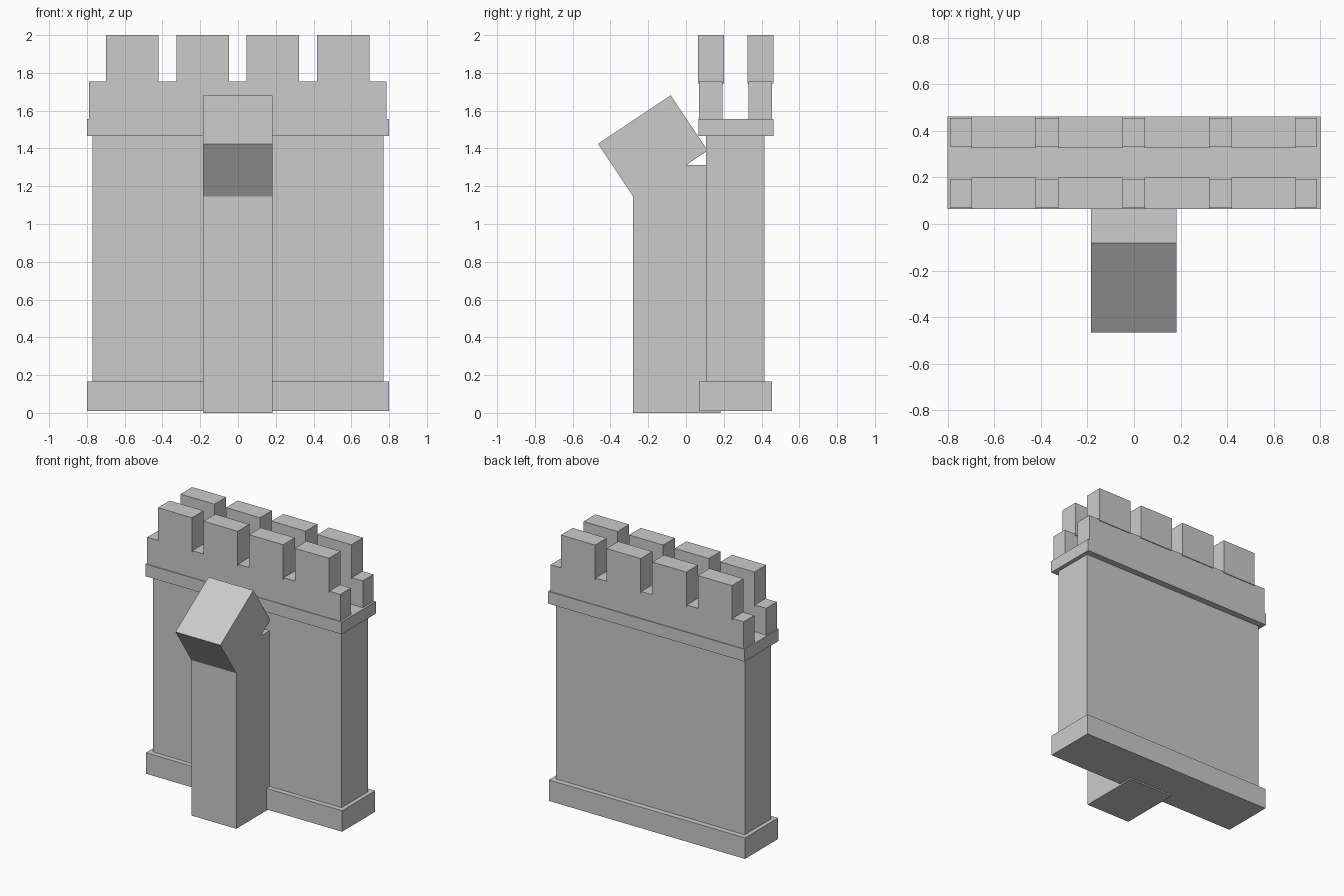
import bpy
from math import atan2
from mathutils import Vector

cube = bpy.data.objects.get("Cube")
if cube:
    bpy.data.objects.remove(cube, do_unlink=True)

stone = bpy.data.materials.new("grey_stone")
stone.use_nodes = True
GREY = (0.6, 0.6, 0.6, 1)
stone.diffuse_color = GREY
stone.node_tree.nodes["Principled BSDF"].inputs["Base Color"].default_value = GREY


def box(name, x, y, z, tilt=0):
    """Box spanning the given (min, max) ranges, tilted about its own x axis."""
    spans = (x, y, z)
    bpy.ops.mesh.primitive_cube_add(size=1, location=[(a + b) / 2 for a, b in spans])
    ob = bpy.context.object
    ob.name = name
    ob.scale = [b - a for a, b in spans]
    ob.rotation_euler.x = tilt
    ob.data.materials.append(stone)
    return ob


# Main wall with plinth and cornice
box("wall", (-0.77, 0.77), (0.107, 0.415), (0.1, 1.5))
box("plinth", (-0.80, 0.80), (0.07, 0.455), (0.01, 0.165))
box("cornice", (-0.80, 0.80), (0.065, 0.462), (1.467, 1.557))

# Parapets and battlements, front and back
for side, y0 in (("front", 0.07), ("back", 0.332)):
    box(side + "_parapet", (-0.79, 0.785), (y0, y0 + 0.124), (1.55, 1.755))
    for i in range(4):
        x0 = -0.698 + i * 0.372
        box(f"{side}_merlon_{i + 1}", (x0, x0 + 0.278),
            (y0 - 0.006, y0 + 0.13), (1.745, 2.0))

# Projecting buttress with a leaning block on top
WIDTH = (-0.184, 0.182)
box("buttress", WIDTH, (-0.28, 0.182), (0, 1.313))
low, high, back = Vector((-0.465, 1.425)), Vector((-0.08, 1.682)), Vector((0.114, 1.388))
mid = (low + back) / 2
half_l, half_h = (high - low).length / 2, (back - high).length / 2
slope = high - low
box("buttress_cap", WIDTH, (mid.x - half_l, mid.x + half_l),
    (mid.y - half_h, mid.y + half_h), atan2(slope.y, slope.x))
